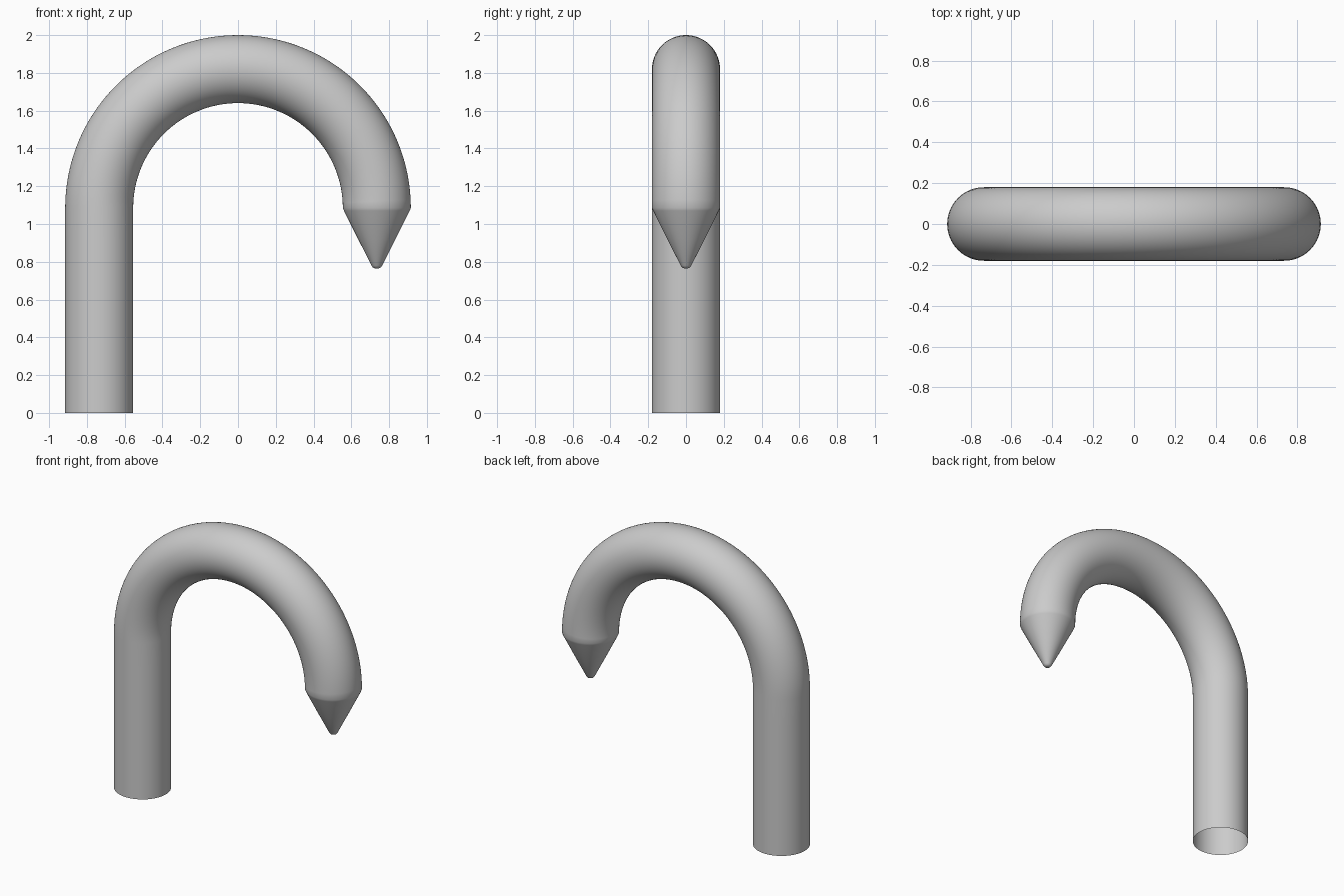
import bpy, bmesh
from math import sin, cos, pi

if "Cube" in bpy.data.objects:
    bpy.data.objects.remove(bpy.data.objects["Cube"])

R, BEND, ZC, SIDES = 0.18, 0.735, 1.085, 64


def ring(bm, cx, cz, ang, r):
    """Circle of verts; ang is the turn of the path around the bend."""
    return [bm.verts.new((cx - cos(ang) * r * cos(t), r * sin(t), cz + sin(ang) * r * cos(t)))
            for t in (2 * pi * i / SIDES for i in range(SIDES))]


# Path stations: x, z, bend angle, radius
stations = [(-BEND, ZC * i / 6, 0, R) for i in range(6)]                     # straight shaft
stations += [(-BEND * cos(a), ZC + BEND * sin(a), a, R)
             for a in (pi * i / 64 for i in range(65))]                      # half-circle bend
stations += [(BEND, z, pi, r) for z, r in
             ((1.07, 0.174), (0.92, 0.099), (0.78, 0.028), (0.77, 0.021), (0.765, 0.010))]  # pointed end

bm = bmesh.new()
rings = [ring(bm, *s) for s in stations]
for a, b in zip(rings, rings[1:]):
    for i in range(SIDES):
        j = (i + 1) % SIDES
        bm.faces.new((a[i], a[j], b[j], b[i]))
bm.faces.new(rings[-1])          # tip cap; the foot stays open
bmesh.ops.recalc_face_normals(bm, faces=bm.faces)
# Keep normals pointing outward on the open tube
top = max(bm.faces, key=lambda f: f.calc_center_median().z)
if top.normal.z < 0:
    bmesh.ops.reverse_faces(bm, faces=bm.faces)

mesh = bpy.data.meshes.new("hooked_tube")
bm.to_mesh(mesh)
bm.free()
hook = bpy.data.objects.new("hooked_tube", mesh)
bpy.context.collection.objects.link(hook)
bpy.context.view_layer.objects.active = hook
hook.select_set(True)
bpy.ops.object.shade_smooth_by_angle(angle=0.6)
